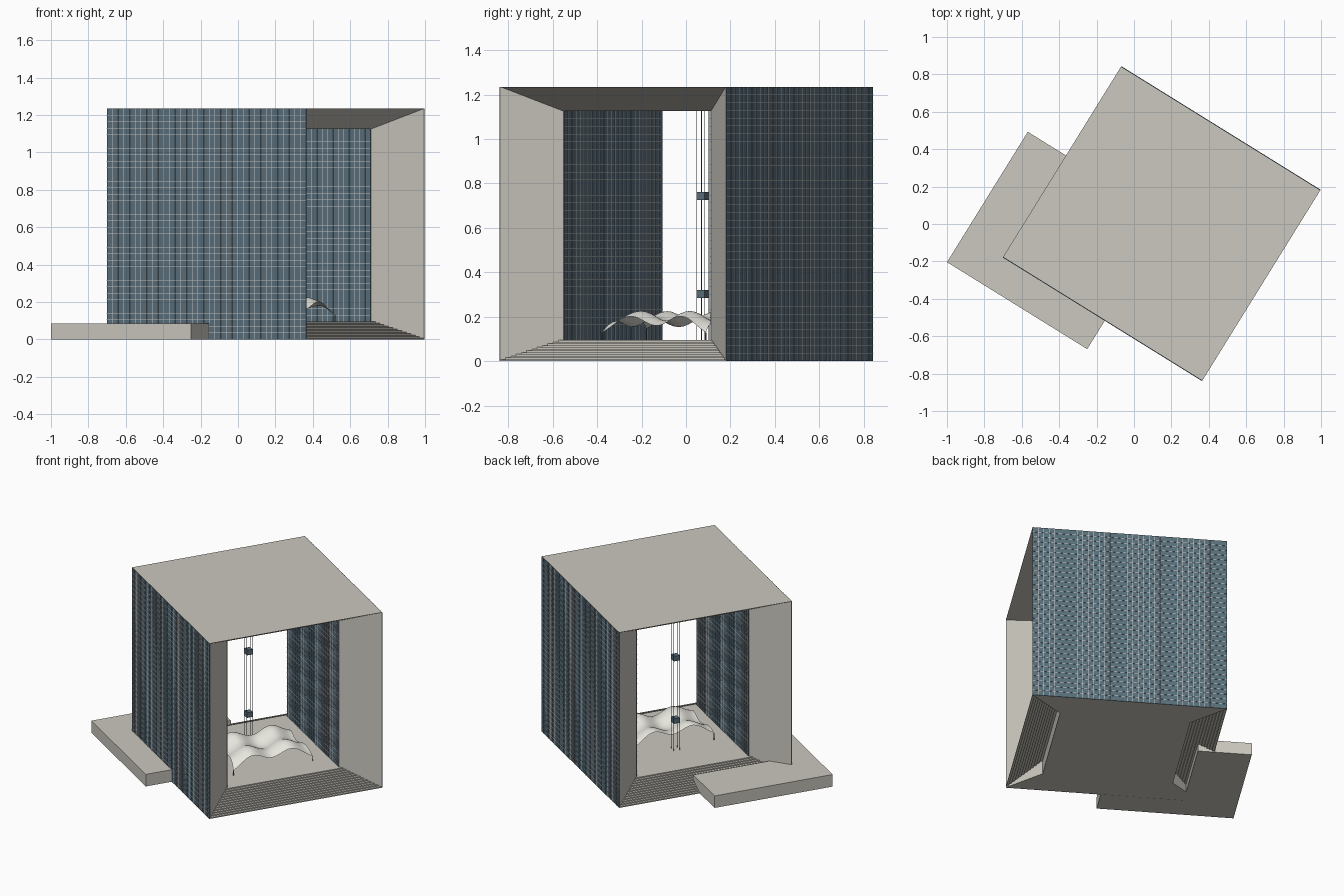
import bpy, bmesh, math
from mathutils import Matrix

if "Cube" in bpy.data.objects:
    bpy.data.objects.remove(bpy.data.objects["Cube"])

# Local frame: u runs through the opening, v across it; the whole model is turned in plan
PLACE = Matrix.Translation((0.148, 0.002, 0)) @ Matrix.Rotation(math.radians(-31.8), 4, 'Z')
U, V, H = 0.627, 0.60, 1.235          # outer half depth, half width, height
IU, IV, Z0, Z1 = 0.42, 0.39, 0.095, 1.125  # inner opening


def mat(name, rgb):
    m = bpy.data.materials.new(name)
    m.diffuse_color = (*rgb, 1)
    m.use_nodes = True
    m.node_tree.nodes["Principled BSDF"].inputs["Base Color"].default_value = m.diffuse_color
    return m


STONE = mat("pale_stone", (0.60, 0.58, 0.52))
GLASS = mat("blue_glass", (0.10, 0.16, 0.20))
FRAME = mat("frame_metal", (0.55, 0.56, 0.54))
CLOTH = mat("canopy_cloth", (0.80, 0.79, 0.73))
STEEL = mat("dark_steel", (0.15, 0.16, 0.17))


def finish(bm, name, material, fix=True):
    if fix:
        bmesh.ops.recalc_face_normals(bm, faces=bm.faces)
    me = bpy.data.meshes.new(name)
    bm.to_mesh(me)
    bm.free()
    me.transform(PLACE)
    me.materials.append(material)
    ob = bpy.data.objects.new(name, me)
    bpy.context.collection.objects.link(ob)
    return ob


def add_box(bm, a, b):
    size = [abs(q - p) for p, q in zip(a, b)]
    mid = [(p + q) / 2 for p, q in zip(a, b)]
    bmesh.ops.create_cube(bm, size=1, matrix=Matrix.Translation(mid) @ Matrix.Diagonal((*size, 1)))


def box(name, a, b, material):
    bm = bmesh.new()
    add_box(bm, a, b)
    return finish(bm, name, material)


def prism(name, low, high, material):
    bm = bmesh.new()
    a = [bm.verts.new(p) for p in low]
    b = [bm.verts.new(p) for p in high]
    n = len(a)
    bm.faces.new(a)
    bm.faces.new(b)
    for i in range(n):
        bm.faces.new((a[i], a[(i + 1) % n], b[(i + 1) % n], b[i]))
    return finish(bm, name, material)


def rect(u, v, z):
    return [(-u, -v, z), (u, -v, z), (u, v, z), (-u, v, z)]


def glazing(name, v, out, half, z0, z1, cols, rows):
    """Glass sheet on a wall with a fine grid of proud bars."""
    box(name + "_glass", (-half, v, z0), (half, v + out * 0.003, z1), GLASS)
    bm = bmesh.new()
    t, va, vb = 0.001, v + out * 0.002, v + out * 0.005
    for i in range(1, cols):
        u = -half + 2 * half * i / cols
        add_box(bm, (u - t, va, z0), (u + t, vb, z1))
    for j in range(1, rows):
        z = z0 + (z1 - z0) * j / rows
        add_box(bm, (-half, va, z - t), (half, vb, z + t))
    finish(bm, name + "_bars", FRAME)


# Side walls with splayed ends, and their glass grids
for side, label in ((-1, "front"), (1, "back")):
    foot = [(-U, side * (V - 0.003)), (U, side * (V - 0.003)), (IU, side * IV), (-IU, side * IV)]
    prism(label + "_wall", [(*p, 0) for p in foot], [(*p, H) for p in foot], STONE)
    glazing(label + "_outer", side * (V - 0.003), side, U, 0, H, 35, 35)
    glazing(label + "_inner", side * IV, -side, IU, Z0, Z1, 25, 30)

# Roof block with splayed underside, and floor slab
prism("roof", rect(IU, IV, Z1), rect(U, V, H), STONE)
box("floor", (-IU, -IV, 0), (IU, IV, Z0), STONE)

# Stepped bottom splays, open below
STEPS = 12
for side, label in ((-1, "rear"), (1, "entrance")):
    bm = bmesh.new()
    prof = []
    for i in range(STEPS + 1):
        f = i / STEPS
        prof.append((f, Z0 * f))
        if i < STEPS:
            prof.append((f, Z0 * (i + 1) / STEPS))
    rows = []
    for f, z in prof:
        u = side * (U + (IU - U) * f)
        w = V + (IV - V) * f
        rows.append((bm.verts.new((u, -w * side, z)), bm.verts.new((u, w * side, z))))
    for p, q in zip(rows, rows[1:]):
        bm.faces.new((p[0], p[1], q[1], q[0]))
    finish(bm, label + "_steps", STONE, fix=False)

# Low terrace outside the rear corner
box("terrace", (-0.867, -0.78, 0), (-IU - 0.1, 0.04, 0.085), STONE)
box("terrace_return", (-IU - 0.1, -0.78, 0), (0.015, -V + 0.001, 0.085), STONE)

# Lift shaft: four masts and two cabins
LU, LV, S = -0.14, 0.0, 0.02
bm = bmesh.new()
for du in (-S, S):
    for dv in (-S, S):
        bmesh.ops.create_cone(bm, cap_ends=True, segments=8, radius1=0.0018, radius2=0.0018,
                              depth=Z1 - Z0,
                              matrix=Matrix.Translation((LU + du, LV + dv, (Z0 + Z1) / 2)))
finish(bm, "lift_masts", STEEL)
for z, label in ((0.303, "lower"), (0.743, "upper")):
    box(label + "_cabin", (LU - S, LV - S, z - 0.018), (LU + S, LV + S, z + 0.018), GLASS)

# Billowing cloth canopy
CU0, CU1, CV0, CV1, N = -0.11, 0.27, -0.28, 0.27, 28


def canopy_z(s, t):
    edge = (2 * s - 1) ** 4 * (2 * t - 1) ** 4
    return 0.19 - 0.022 * math.cos(4 * math.pi * t) + 0.014 * math.sin(3 * math.pi * s + 0.6) - 0.03 * edge


bm = bmesh.new()
grid = []
for i in range(N + 1):
    row = []
    for j in range(N + 1):
        s, t = i / N, j / N
        # edges pull inward between the corners
        u = CU0 + (CU1 - CU0) * (0.5 + (s - 0.5) * (1 - 0.12 * math.sin(math.pi * t)))
        v = CV0 + (CV1 - CV0) * (0.5 + (t - 0.5) * (1 - 0.08 * math.sin(math.pi * s)))
        row.append(bm.verts.new((u, v, canopy_z(s, t))))
    grid.append(row)
for i in range(N):
    for j in range(N):
        f = bm.faces.new((grid[i][j], grid[i + 1][j], grid[i + 1][j + 1], grid[i][j + 1]))
        f.smooth = True
finish(bm, "canopy", CLOTH, fix=False)

# Canopy corner posts
bm = bmesh.new()
for s, u in ((0, CU0), (1, CU1)):
    for t, v in ((0, CV0), (1, CV1)):
        add_box(bm, (u - 0.002, v - 0.002, Z0), (u + 0.002, v + 0.002, canopy_z(s, t)))
finish(bm, "canopy_posts", STEEL)
